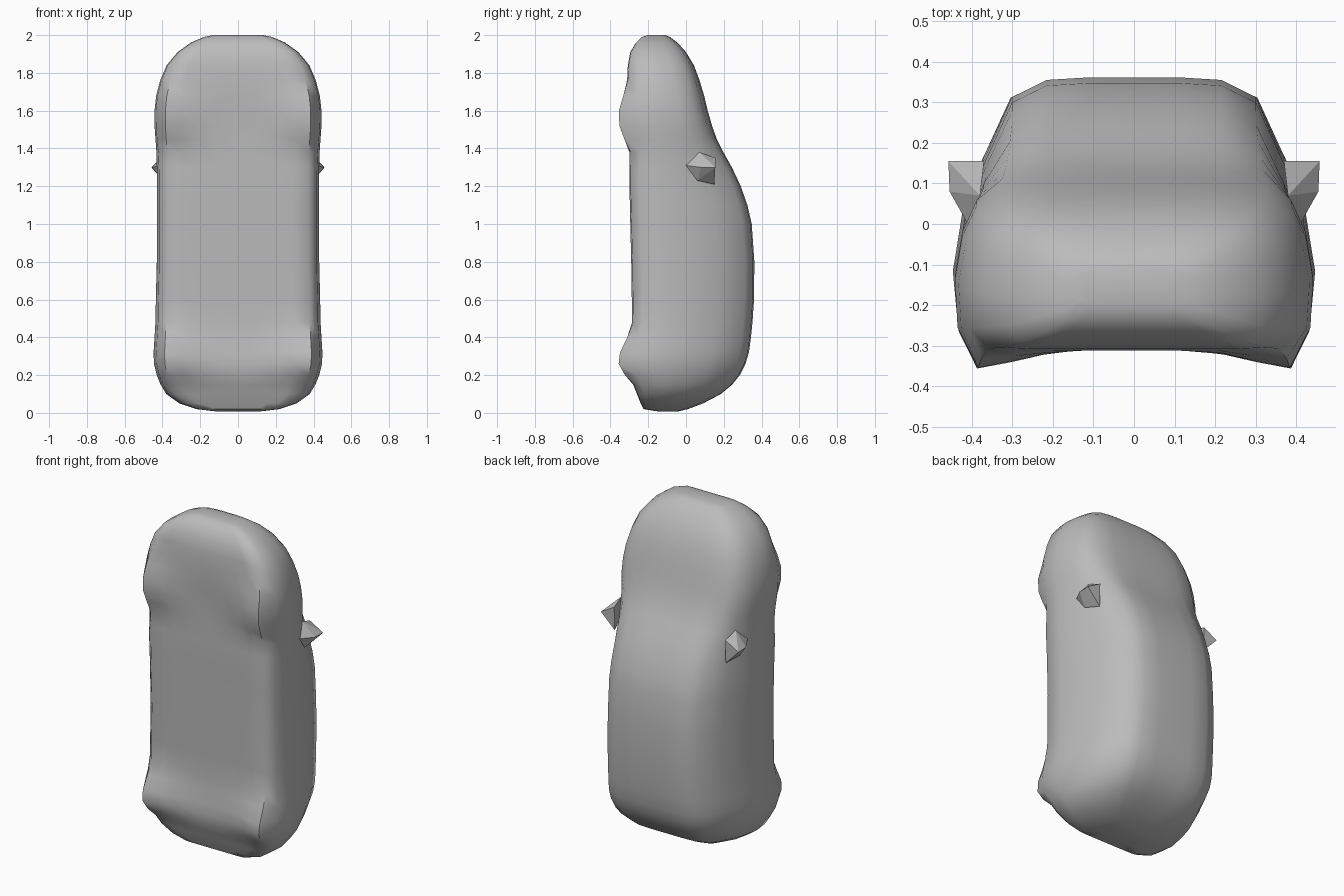
import bpy, bmesh, math

paint = bpy.data.materials.new("grey_clay")
paint.diffuse_color = (0.5, 0.5, 0.5, 1)

# Body rings, nose up: z, underside y, roof y, half width
RINGS = [
    (0.008, -0.15, -0.04, 0.12), (0.02, -0.225, 0.01, 0.22), (0.05, -0.24, 0.09, 0.31),
    (0.10, -0.26, 0.185, 0.38), (0.15, -0.28, 0.245, 0.41), (0.20, -0.30, 0.285, 0.43),
    (0.26, -0.305, 0.315, 0.445), (0.32, -0.30, 0.333, 0.447), (0.40, -0.29, 0.344, 0.442),
    (0.48, -0.285, 0.352, 0.437), (0.60, -0.287, 0.36, 0.435), (0.80, -0.29, 0.362, 0.43),
    (1.00, -0.295, 0.348, 0.43), (1.10, -0.297, 0.325, 0.43), (1.20, -0.30, 0.29, 0.43),
    (1.30, -0.30, 0.243, 0.43), (1.38, -0.30, 0.198, 0.432), (1.45, -0.30, 0.163, 0.437),
    (1.52, -0.30, 0.138, 0.442), (1.60, -0.305, 0.115, 0.442), (1.68, -0.31, 0.096, 0.433),
    (1.76, -0.312, 0.072, 0.412), (1.84, -0.308, 0.042, 0.378), (1.91, -0.295, 0.0, 0.32),
    (1.96, -0.265, -0.045, 0.25), (1.99, -0.235, -0.085, 0.18), (2.0, -0.20, -0.11, 0.13),
]
# Half sections as (fraction of width, fraction of height), roof to underside
CABIN = [(0, 1), (.25, 1), (.5, .99), (.7, .925), (.85, .705), (.94, .55),
         (1, .29), (.97, .085), (.87, .01), (.68, 0), (.5, 0), (.25, 0), (0, 0)]
HOOD = [(0, 1), (.25, 1), (.5, .985), (.74, .94), (.88, .83), (.96, .65),
        (1, .4), (.985, .15), (.87, .01), (.68, 0), (.5, 0), (.25, 0), (0, 0)]
# Wheel bulge weight for each section point
BULGE = [0] * 6 + [0, .25, 1, .62, .3, .06, 0]


def wheel(z):
    """Depth of the wheel bulges at height z."""
    depth = 0
    for centre, below, above in ((0.28, 0.13, 0.19), (1.55, 0.17, 0.20)):
        d = z - centre
        t = min(1, abs(d) / (above if d > 0 else below))
        depth = max(depth, 0.06 * math.cos(t * math.pi / 2) ** 1.3)
    return depth


def ring(z, lo, hi, w):
    k = min(1, max(0, (z - 1.2) / 0.35))
    half = []
    for a, b, g in zip(CABIN, HOOD, BULGE):
        u, v = (a[i] * (1 - k) + b[i] * k for i in (0, 1))
        half.append((u * w, lo + v * (hi - lo) - g * wheel(z), z))
    return half + [(-x, y, h) for x, y, h in half[-2:0:-1]]


def finish(bm, name, smooth):
    bmesh.ops.recalc_face_normals(bm, faces=bm.faces)
    me = bpy.data.meshes.new(name)
    bm.to_mesh(me)
    bm.free()
    me.materials.append(paint)
    ob = bpy.data.objects.new(name, me)
    bpy.context.collection.objects.link(ob)
    if smooth:
        bpy.context.view_layer.objects.active = ob
        ob.select_set(True)
        bpy.ops.object.shade_smooth_by_angle(angle=math.radians(50))
        ob.select_set(False)


# Car body with fused wheels
bm = bmesh.new()
loops = [[bm.verts.new(p) for p in ring(*r)] for r in RINGS]
n = len(loops[0])
for a, b in zip(loops, loops[1:]):
    for i in range(n):
        j = (i + 1) % n
        bm.faces.new((a[i], a[j], b[j], b[i]))
bm.faces.new(loops[0])
bm.faces.new(loops[-1])
finish(bm, "car_body", True)

# Pointed door mirrors
MIRROR = [(.458, .155, 1.30), (.455, .08, 1.30), (.37, .155, 1.35), (.37, .15, 1.21),
          (.38, .07, 1.38), (.41, .0, 1.31), (.40, .06, 1.23)]
for side, name in ((1, "mirror_right"), (-1, "mirror_left")):
    bm = bmesh.new()
    for x, y, z in MIRROR:
        bm.verts.new((side * x, y, z))
    bmesh.ops.convex_hull(bm, input=bm.verts)
    finish(bm, name, False)
